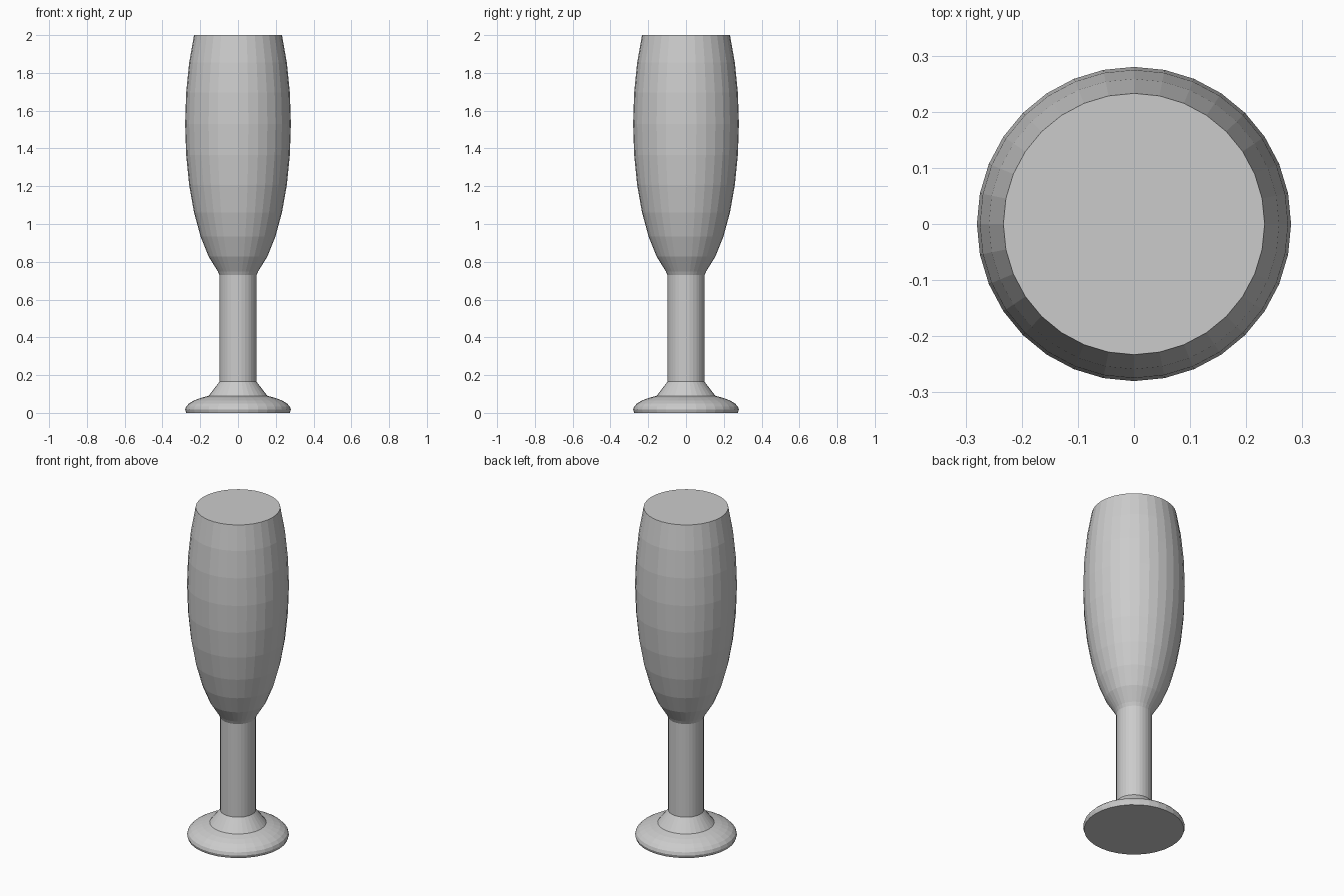
import bpy
import bmesh
from math import sin, cos, pi, radians

if "Cube" in bpy.data.objects:
    bpy.data.objects.remove(bpy.data.objects["Cube"])

SIDES = 32


def lathe(name, profile, cap_bottom=False, cap_top=False):
    """Revolve (radius, height) points about z; cap only the exposed ends."""
    bm = bmesh.new()
    rings = [[bm.verts.new((r * cos(2 * pi * i / SIDES), r * sin(2 * pi * i / SIDES), z))
              for i in range(SIDES)] for r, z in profile]
    for low, high in zip(rings, rings[1:]):
        for i in range(SIDES):
            j = (i + 1) % SIDES
            bm.faces.new((low[i], low[j], high[j], high[i]))
    if cap_bottom:
        bm.faces.new(rings[0][::-1])
    if cap_top:
        bm.faces.new(rings[-1])
    mesh = bpy.data.meshes.new(name)
    bm.to_mesh(mesh)
    bm.free()
    obj = bpy.data.objects.new(name, mesh)
    bpy.context.collection.objects.link(obj)
    return obj


def ellipsoid(radius, half_height, centre, first, last):
    """Profile of a squashed sphere between two latitude steps of 11.25 degrees."""
    lats = [radians(11.25 * k) for k in range(first, last + 1)]
    return [(radius * cos(a), centre + half_height * sin(a)) for a in lats]


stem_r, stem_low, stem_high = 0.098, 0.165, 0.73

# Foot: flattened dome with a conical collar
lathe("foot", ellipsoid(0.28, 0.088, 0.017, -1, 5) + [(stem_r, stem_low)], cap_bottom=True)

# Stem: straight cylinder
lathe("stem", [(stem_r, stem_low), (stem_r, stem_high)])

# Bowl: tall ellipsoid cut flat at the rim
lathe("bowl", [(stem_r, stem_high)] + ellipsoid(0.28, 0.845, 1.5305, -6, 3), cap_top=True)
